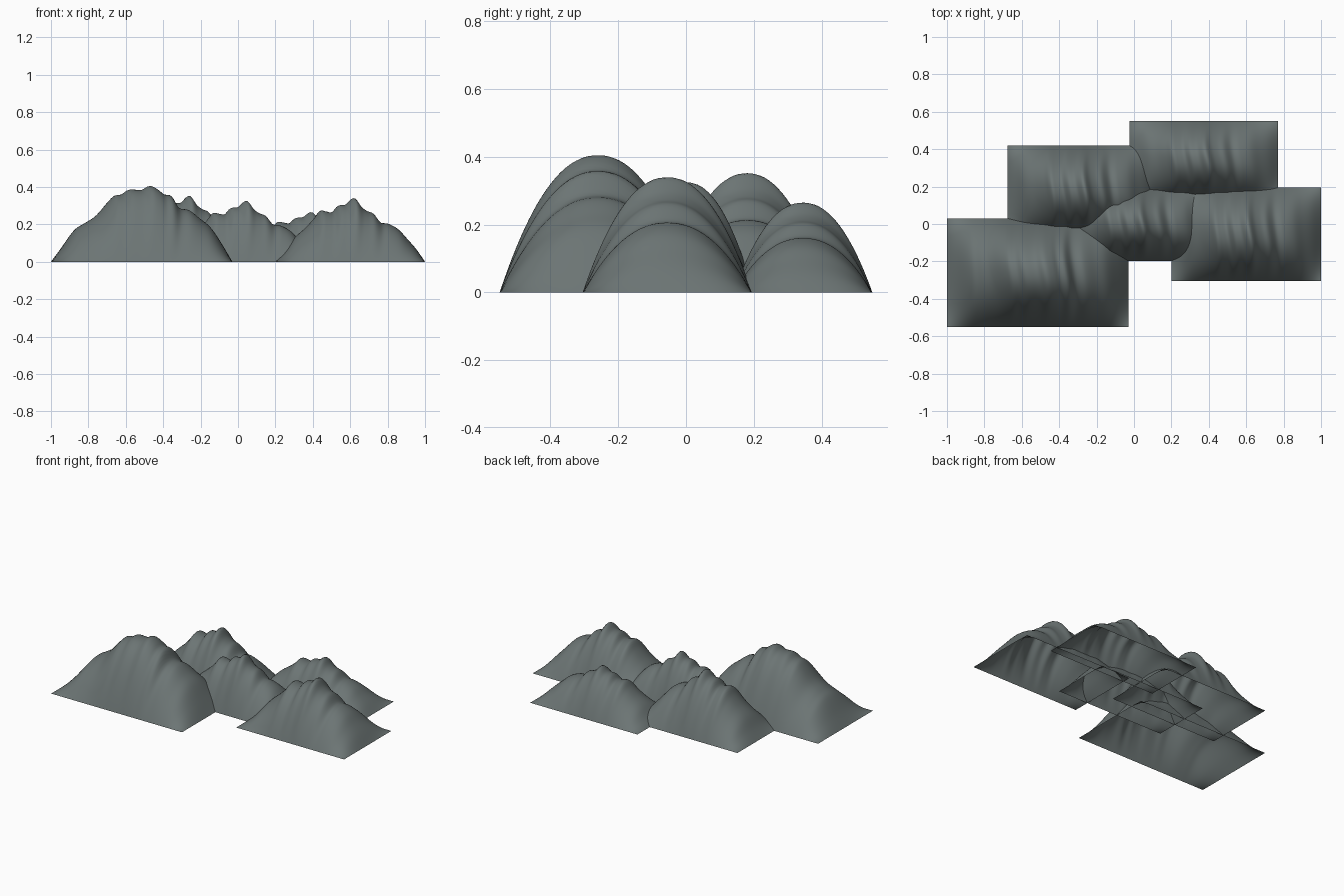
import bpy
import bmesh
import math

cube = bpy.data.objects.get("Cube")
if cube:
    bpy.data.objects.remove(cube)

# Single slate rock colour
rock = bpy.data.materials.new("slate_rock")
rock.use_nodes = True
colour = (0.15, 0.178, 0.176, 1)
rock.diffuse_color = colour
bsdf = rock.node_tree.nodes["Principled BSDF"]
bsdf.inputs["Base Color"].default_value = colour
bsdf.inputs["Roughness"].default_value = 0.8

# Ridge lines: (fraction along the ridge, fraction of peak height)
BROAD = [(0, 0), (.05, .16), (.13, .42), (.18, .5), (.25, .61), (.32, .8),
         (.35, .87), (.39, .89), (.43, .95), (.5, .95), (.545, 1), (.59, .95),
         (.62, .89), (.66, .87), (.7, .72), (.76, .68), (.82, .57),
         (.88, .45), (.94, .24), (1, 0)]
SHARP = [(0, 0), (.06, .17), (.12, .36), (.2, .53), (.26, .68), (.3, .8),
         (.34, .79), (.38, .78), (.42, .88), (.47, .9), (.525, 1), (.57, .87),
         (.61, .8), (.65, .76), (.7, .62), (.75, .6), (.82, .51),
         (.88, .36), (.94, .2), (1, 0)]


def ridge_height(points, u):
    """Smooth curve through the ridge points."""
    i = 0
    while i < len(points) - 2 and u > points[i + 1][0]:
        i += 1

    def slope(k):
        a, b = points[max(k - 1, 0)], points[min(k + 1, len(points) - 1)]
        return (b[1] - a[1]) / (b[0] - a[0])

    (x0, z0), (x1, z1) = points[i], points[i + 1]
    w = x1 - x0
    s = (u - x0) / w
    return ((2 * s**3 - 3 * s**2 + 1) * z0 + (3 * s**2 - 2 * s**3) * z1
            + w * ((s**3 - 2 * s**2 + s) * slope(i) + (s**3 - s**2) * slope(i + 1)))


def mountain(name, x, y, peak, ridge, nx=96, ny=56):
    """Open-bottomed hill over a rectangle, arched in y, with eroded gullies."""
    bm = bmesh.new()
    rows = []
    for j in range(ny + 1):
        # Rows crowd toward the steep long edges
        t = math.sin((j / ny - 0.5) * math.pi)
        arch = max(0, 1 - abs(t) ** 2.15)
        row = []
        for i in range(nx + 1):
            u = i / nx
            # Gullies wander slightly down the slopes
            v = u + 0.02 * math.sin(3 * t) * math.sin(math.pi * u)
            z = peak * arch * max(0, ridge_height(ridge, v))
            row.append(bm.verts.new((x[0] + u * (x[1] - x[0]),
                                     (y[0] + y[1]) / 2 + t * (y[1] - y[0]) / 2, z)))
        rows.append(row)
    for lower, upper in zip(rows, rows[1:]):
        for i in range(nx):
            bm.faces.new((lower[i], lower[i + 1], upper[i + 1], upper[i])).smooth = True
    mesh = bpy.data.meshes.new(name)
    bm.to_mesh(mesh)
    bm.free()
    mesh.materials.append(rock)
    obj = bpy.data.objects.new(name, mesh)
    bpy.context.collection.objects.link(obj)


# Overlapping mountains of the range
mountain("front_right_mountain", (-1, -.03), (-.55, .03), .405, BROAD)
mountain("back_right_mountain", (-.675, .115), (-.06, .42), .352, SHARP)
mountain("centre_mountain", (-.37, .42), (-.197, .2), .325, SHARP)
mountain("front_left_mountain", (.2, 1), (-.305, .195), .34, SHARP)
mountain("back_left_mountain", (-.025, .77), (.14, .55), .265, SHARP)
